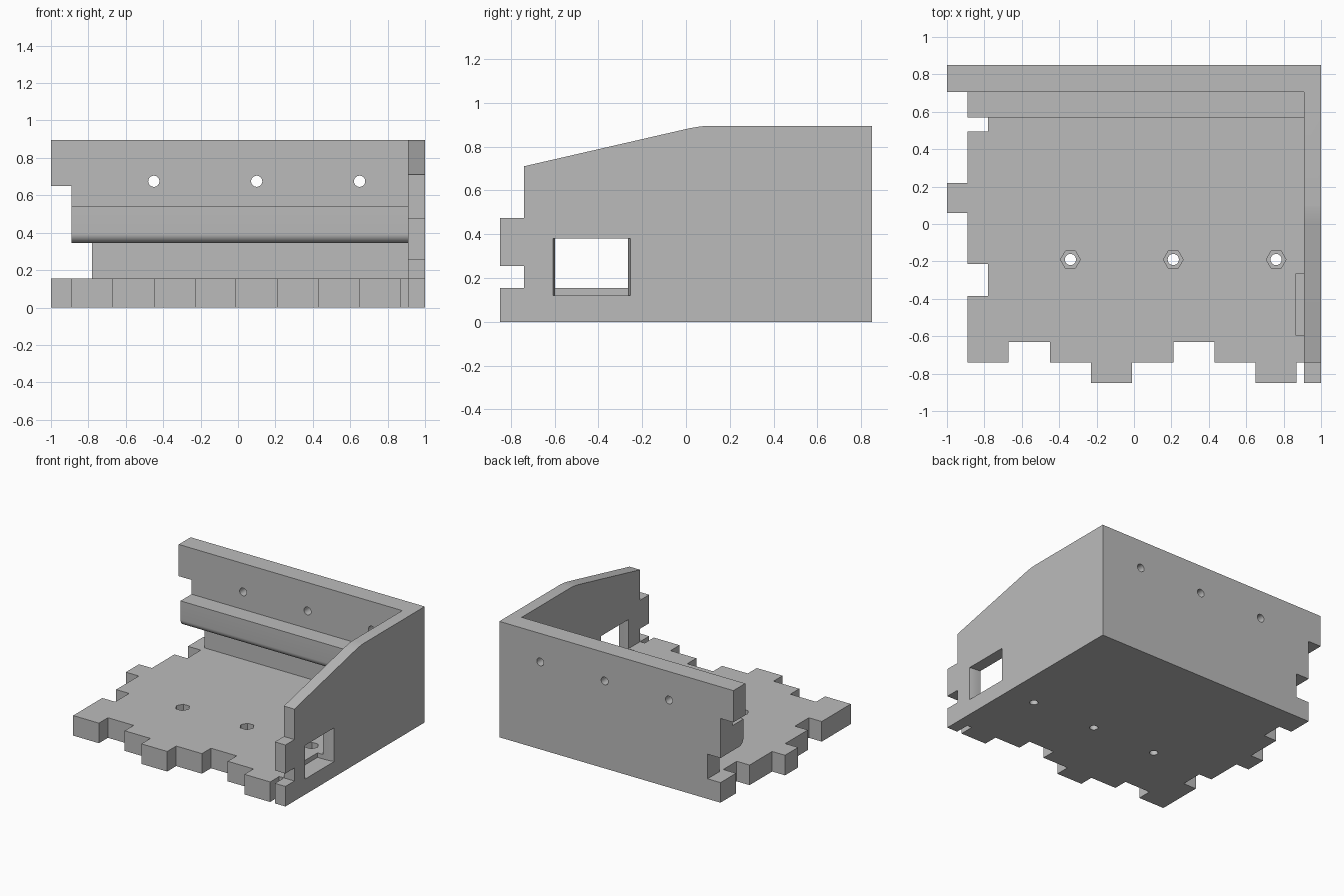
import bpy, bmesh, math

if "Cube" in bpy.data.objects:
    bpy.data.objects.remove(bpy.data.objects["Cube"])

grey = bpy.data.materials.new("light grey plastic")
grey.diffuse_color = (0.5, 0.5, 0.5, 1)
grey.use_nodes = True
grey.node_tree.nodes["Principled BSDF"].inputs["Base Color"].default_value = grey.diffuse_color


def prism(name, pts, axis, lo, hi):
    """Extrude a 2D outline along an axis: x takes (y,z), y takes (x,z), z takes (x,y)."""
    place = {"x": lambda a, b, t: (t, a, b),
             "y": lambda a, b, t: (a, t, b),
             "z": lambda a, b, t: (a, b, t)}[axis]
    bm = bmesh.new()
    n = len(pts)
    low = [bm.verts.new(place(a, b, lo)) for a, b in pts]
    high = [bm.verts.new(place(a, b, hi)) for a, b in pts]
    bm.faces.new(low)
    bm.faces.new(high)
    for i in range(n):
        j = (i + 1) % n
        bm.faces.new((low[i], low[j], high[j], high[i]))
    bmesh.ops.recalc_face_normals(bm, faces=bm.faces)
    me = bpy.data.meshes.new(name)
    bm.to_mesh(me)
    bm.free()
    me.materials.append(grey)
    ob = bpy.data.objects.new(name, me)
    bpy.context.collection.objects.link(ob)
    return ob


def ring(cx, cy, r, n):
    return [(cx + r * math.cos(math.tau * i / n), cy + r * math.sin(math.tau * i / n))
            for i in range(n)]


def combine(target, tool, op):
    bpy.context.view_layer.objects.active = target
    m = target.modifiers.new(op, "BOOLEAN")
    m.operation, m.solver, m.object = op, "EXACT", tool
    bpy.ops.object.modifier_apply(modifier=m.name)
    bpy.data.objects.remove(tool, do_unlink=True)


T = 0.155   # floor thickness
W = 0.91    # inner face of the side wall
B = 0.705   # inner face of the back wall
H = 0.895   # total height

# Floor with finger joints on the front and left edges
front = [(-0.89, -0.74)]
x = -0.67
for step in (-0.63, -0.85, -0.63, -0.85):
    front += [(x, -0.74), (x, step), (x + 0.22, step), (x + 0.22, -0.74)]
    x += 0.44
left = []
for y0, y1, step in ((0.66, 0.495, -0.78), (0.22, 0.06, -1.0), (-0.215, -0.385, -0.78)):
    left += [(-0.89, y0), (step, y0), (step, y1), (-0.89, y1)]
body = prism("case_corner", front + [(W, -0.74), (W, B), (-0.89, B)] + left, "z", 0, T)

# Back wall with stepped left edge
back = prism("back_wall", [(-0.89, 0), (W, 0), (W, H), (-1, H), (-1, 0.65), (-0.89, 0.65),
                           (-0.89, 0.345), (-0.78, 0.345), (-0.78, T), (-0.89, T)],
             "y", B, 0.85)
combine(body, back, "UNION")

# Ledge along the back wall, rounded lower front edge
R = 0.05
arc = [(0.57 + R - R * math.cos(a), 0.345 + R - R * math.sin(a))
       for a in (math.pi / 2 * i / 8 for i in range(9))]
ledge = prism("ledge", [(B, 0.54), (0.57, 0.54)] + arc + [(B, 0.345)], "x", -0.89, W)
combine(body, ledge, "UNION")

# Side wall with sloped top and two front tabs
bend = []
for i in range(7):
    t = i / 6
    p0, p1, p2 = (0.0, 0.88), (0.05, 0.8915), (0.10, H)
    bend.append(tuple((1 - t) ** 2 * a + 2 * t * (1 - t) * b + t * t * c
                      for a, b, c in zip(p0, p1, p2)))
side = prism("side_wall", [(0.85, 0), (0.85, H)] + bend[::-1] +
             [(-0.74, 0.71), (-0.74, 0.475), (-0.85, 0.475), (-0.85, 0.255),
              (-0.74, 0.255), (-0.74, T), (-0.85, T), (-0.85, 0)], "x", W, 1.0)
combine(body, side, "UNION")

# Window in the side wall, flared outward, also notching the floor
edge = [(0.865, 0.0)] + [(W + 0.1 * i / 6, 0.013 * (i / 6) ** 2) for i in range(7)]
window = prism("window_cutter", [(px, -0.265 + f) for px, f in edge] +
               [(px, -0.597 - f) for px, f in edge[::-1]], "z", 0.12, 0.38)
combine(body, window, "DIFFERENCE")

# Screw holes through the back wall, and floor holes with hexagonal nut pockets
for i in range(3):
    hx = -0.45 + 0.55 * i
    combine(body, prism("back_hole", ring(hx, 0.675, 0.03, 24), "y", 0.6, 0.95), "DIFFERENCE")
    fx = hx + 0.11
    combine(body, prism("floor_hole", ring(fx, -0.19, 0.03, 24), "z", -0.1, 0.3), "DIFFERENCE")
    combine(body, prism("nut_pocket", ring(fx, -0.19, 0.053, 6), "z", 0.075, 0.3), "DIFFERENCE")

# Smooth the curved parts, keep the corners sharp
body.select_set(True)
bpy.context.view_layer.objects.active = body
bpy.ops.object.shade_smooth_by_angle(angle=math.radians(30))
